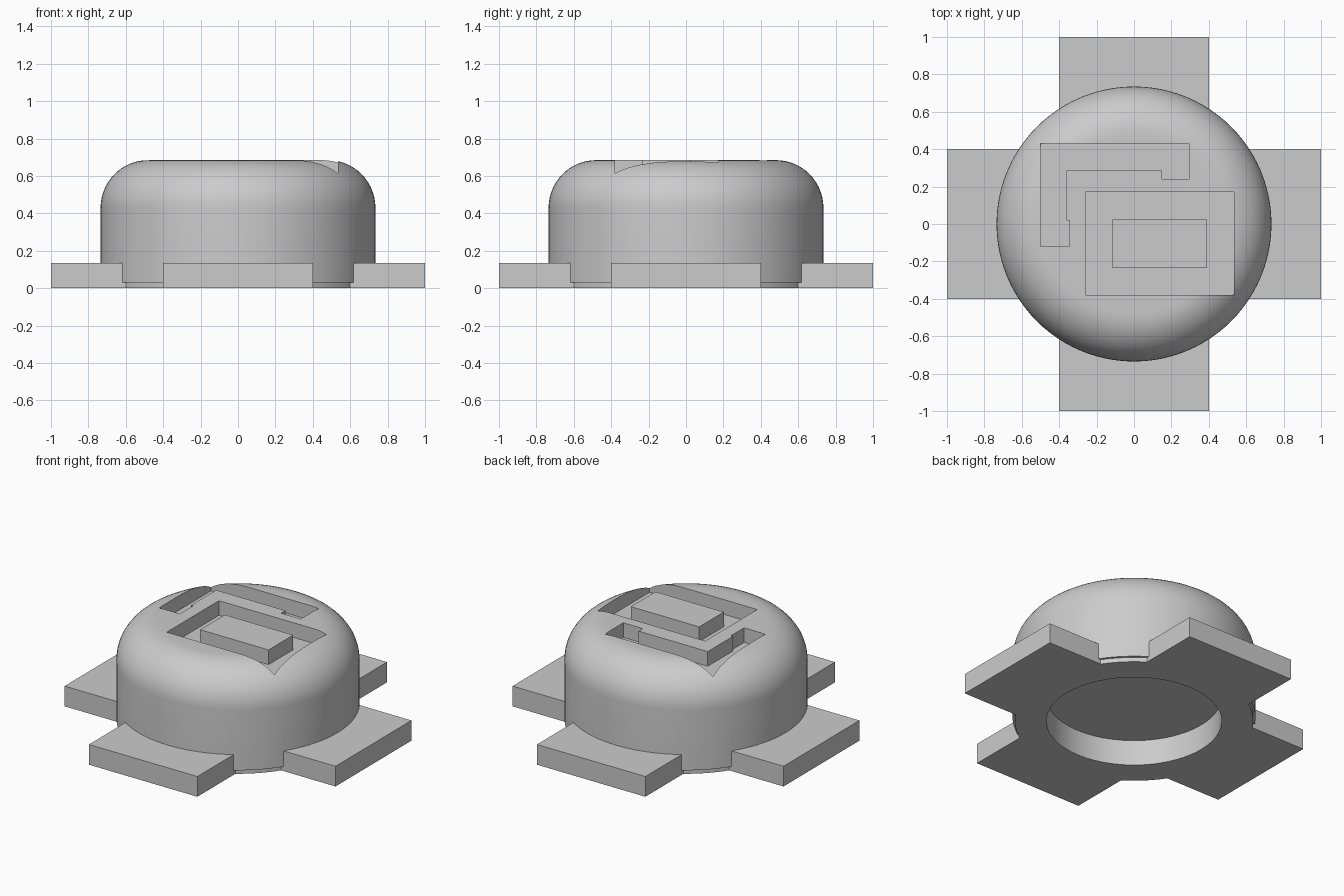
import bpy
import bmesh
from math import cos, sin, pi, radians
from mathutils import Matrix

default = bpy.data.objects.get("Cube")
if default:
    bpy.data.objects.remove(default, do_unlink=True)

grey = bpy.data.materials.new("plain grey")
grey.use_nodes = True
grey.diffuse_color = (0.6, 0.6, 0.6, 1)
grey.node_tree.nodes["Principled BSDF"].inputs["Base Color"].default_value = (0.6, 0.6, 0.6, 1)


def add_object(name, bm):
    bmesh.ops.recalc_face_normals(bm, faces=bm.faces)
    mesh = bpy.data.meshes.new(name)
    bm.to_mesh(mesh)
    bm.free()
    mesh.materials.append(grey)
    obj = bpy.data.objects.new(name, mesh)
    bpy.context.collection.objects.link(obj)
    return obj


def prism(name, outline, low, high):
    """Upright prism over a closed outline."""
    bm = bmesh.new()
    face = bm.faces.new([bm.verts.new((x, y, low)) for x, y in outline])
    raised = bmesh.ops.extrude_face_region(bm, geom=[face])["geom"]
    verts = [v for v in raised if isinstance(v, bmesh.types.BMVert)]
    bmesh.ops.translate(bm, verts=verts, vec=(0, 0, high - low))
    return add_object(name, bm)


def rectangle(x0, x1, y0, y1):
    return [(x0, y0), (x1, y0), (x1, y1), (x0, y1)]


def combine(target, tool, operation):
    """Apply a boolean and discard the tool."""
    tool.hide_render = True
    mod = target.modifiers.new("combine", 'BOOLEAN')
    mod.operation = operation
    mod.solver = 'EXACT'
    mod.object = tool
    bpy.context.view_layer.objects.active = target
    bpy.ops.object.modifier_apply(modifier=mod.name)
    bpy.data.objects.remove(tool, do_unlink=True)


# Round body: underside recess, stepped foot, wall and rounded shoulder
radius, top, fillet, steps = 0.735, 0.685, 0.255, 14
profile = [(0, 0.17), (0.53, 0.17), (0.53, 0), (0.72, 0), (0.72, 0.03), (radius, 0.03)]
for i in range(steps + 1):
    a = i / steps * pi / 2
    profile.append((radius - fillet + fillet * cos(a), top - fillet + fillet * sin(a)))
profile.append((0, top))

bm = bmesh.new()
verts = [bm.verts.new((r, 0, z)) for r, z in profile]
edges = [bm.edges.new(pair) for pair in zip(verts, verts[1:])]
bmesh.ops.spin(bm, geom=verts + edges, cent=(0, 0, 0), axis=(0, 0, 1),
               angle=2 * pi, steps=96)
bmesh.ops.remove_doubles(bm, verts=bm.verts, dist=0.0001)
body = add_object("domed_body", bm)

# Four flat feet in a cross
for i in range(4):
    foot = prism("foot", rectangle(0.58, 1, -0.4, 0.4), 0, 0.135)
    foot.data.transform(Matrix.Rotation(i * pi / 2, 4, 'Z'))
    combine(body, foot, 'UNION')

# Rectangular channel around a central island
floor = 0.587
channel = prism("channel_cutter", rectangle(-0.26, 0.535, -0.38, 0.17), floor, 1)
island = prism("island_keep", rectangle(-0.115, 0.39, -0.235, 0.025), floor - 0.1, 1.1)
combine(channel, island, 'DIFFERENCE')
combine(body, channel, 'DIFFERENCE')

# Angled channel behind it
bent = [(-0.5, 0.43), (-0.5, -0.12), (-0.345, -0.12), (-0.345, 0.02), (-0.36, 0.02),
        (-0.36, 0.285), (0.15, 0.285), (0.15, 0.24), (0.295, 0.24), (0.295, 0.43)]
combine(body, prism("bent_cutter", bent, floor, 1), 'DIFFERENCE')

# Smooth the curves, keep the edges crisp
bpy.ops.object.select_all(action='DESELECT')
body.select_set(True)
bpy.context.view_layer.objects.active = body
bpy.ops.object.shade_smooth_by_angle(angle=radians(30))
